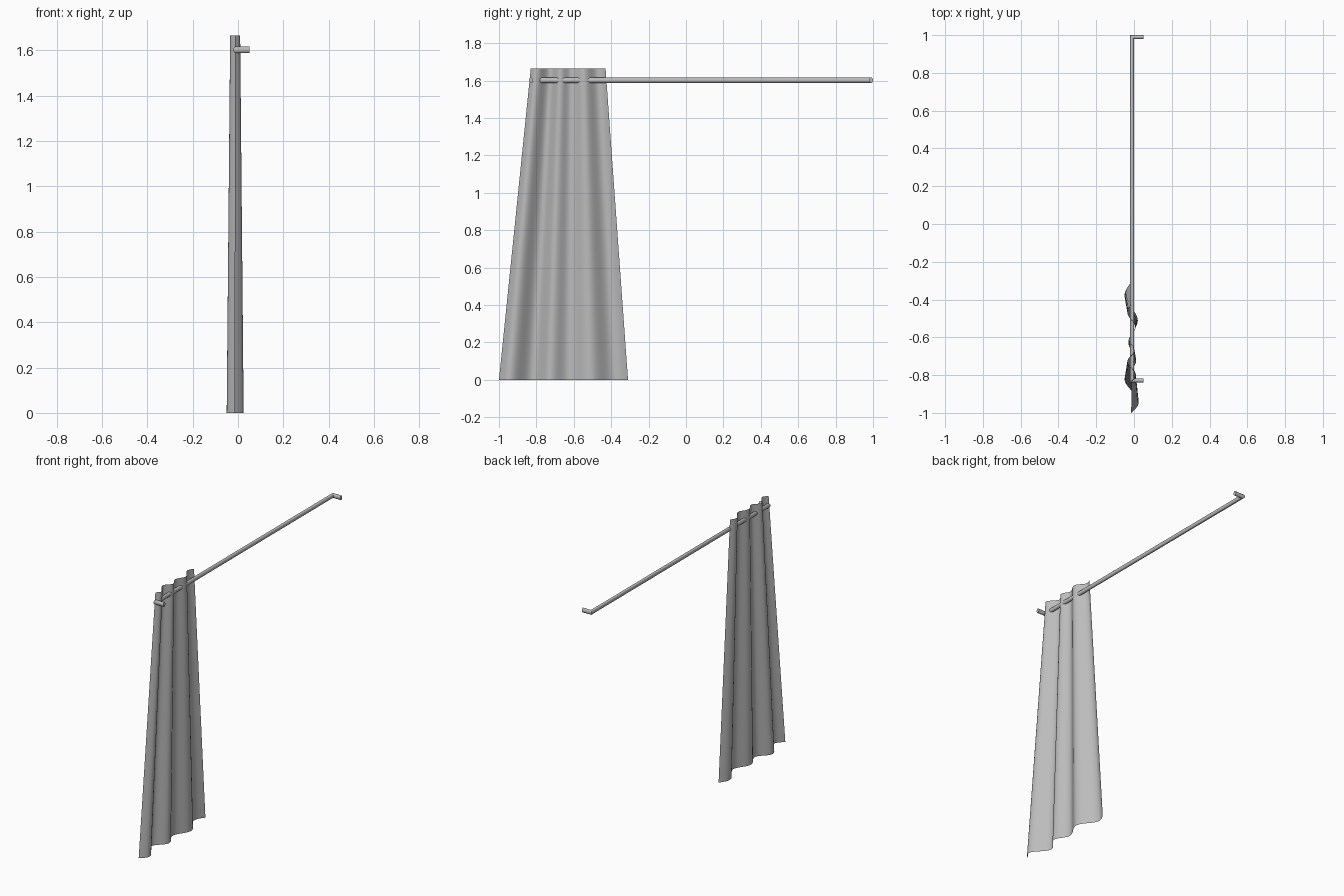
import bpy, bmesh, math
from mathutils import Vector

cube = bpy.data.objects.get("Cube")
if cube:
    bpy.data.objects.remove(cube, do_unlink=True)

grey = bpy.data.materials.new("soft_grey")
grey.use_nodes = True
grey.diffuse_color = (0.5, 0.5, 0.5, 1)
grey.node_tree.nodes["Principled BSDF"].inputs["Base Color"].default_value = (0.5, 0.5, 0.5, 1)


def finish(name, bm, angle):
    mesh = bpy.data.meshes.new(name)
    bm.to_mesh(mesh)
    bm.free()
    mesh.materials.append(grey)
    obj = bpy.data.objects.new(name, mesh)
    bpy.context.collection.objects.link(obj)
    bpy.ops.object.select_all(action="DESELECT")
    obj.select_set(True)
    bpy.context.view_layer.objects.active = obj
    bpy.ops.object.shade_smooth_by_angle(angle=math.radians(angle))
    return obj


# Curtain: a folded sheet that flares from the rod down to the hem
FOLDS = [(-0.06, -0.04), (0.08, 0.025), (0.26, -0.05), (0.4, 0.012),
         (0.54, -0.03), (0.71, 0.02), (0.9, -0.05), (1.09, 0.01)]


def fold_depth(u):
    for (u0, x0), (u1, x1) in zip(FOLDS, FOLDS[1:]):
        if u <= u1:
            t = (u - u0) / (u1 - u0)
            return x0 + (x1 - x0) * (1 - math.cos(math.pi * t)) / 2


COLS, ROWS, HEIGHT, MID = 72, 8, 1.665, -0.0125
bm = bmesh.new()
grid = []
for r in range(ROWS + 1):
    h = r / ROWS
    y0, y1 = -1 + 0.17 * h, -0.31 - 0.12 * h
    shrink = 1 - 0.41 * h
    grid.append([bm.verts.new((MID + (fold_depth(c / COLS) - MID) * shrink,
                               y0 + (y1 - y0) * c / COLS, HEIGHT * h))
                 for c in range(COLS + 1)])
for low, high in zip(grid, grid[1:]):
    for c in range(COLS):
        bm.faces.new((low[c], low[c + 1], high[c + 1], high[c]))
finish("curtain", bm, 60)

# Rod: an oval tube with mitred corners returning to the wall at both ends
HALF_W, HALF_H, SIDES = 0.0105, 0.0145, 16
PATH = [((0.05, -0.829), (0, -1)), ((-0.01, -0.829), (-1, -1)),
        ((-0.01, 0.9895), (-1, 1)), ((0.05, 0.9895), (0, 1))]
bm = bmesh.new()
rings = []
for (px, py), (sx, sy) in PATH:
    ring = []
    for k in range(SIDES):
        a = math.tau * k / SIDES
        side = HALF_W * math.cos(a)
        ring.append(bm.verts.new(Vector((px + sx * side, py + sy * side,
                                         1.602 + HALF_H * math.sin(a)))))
    rings.append(ring)
for a, b in zip(rings, rings[1:]):
    for k in range(SIDES):
        n = (k + 1) % SIDES
        bm.faces.new((a[k], a[n], b[n], b[k]))
bm.faces.new(rings[0])
bm.faces.new(rings[-1])
bmesh.ops.recalc_face_normals(bm, faces=bm.faces)
finish("curtain_rod", bm, 35)
